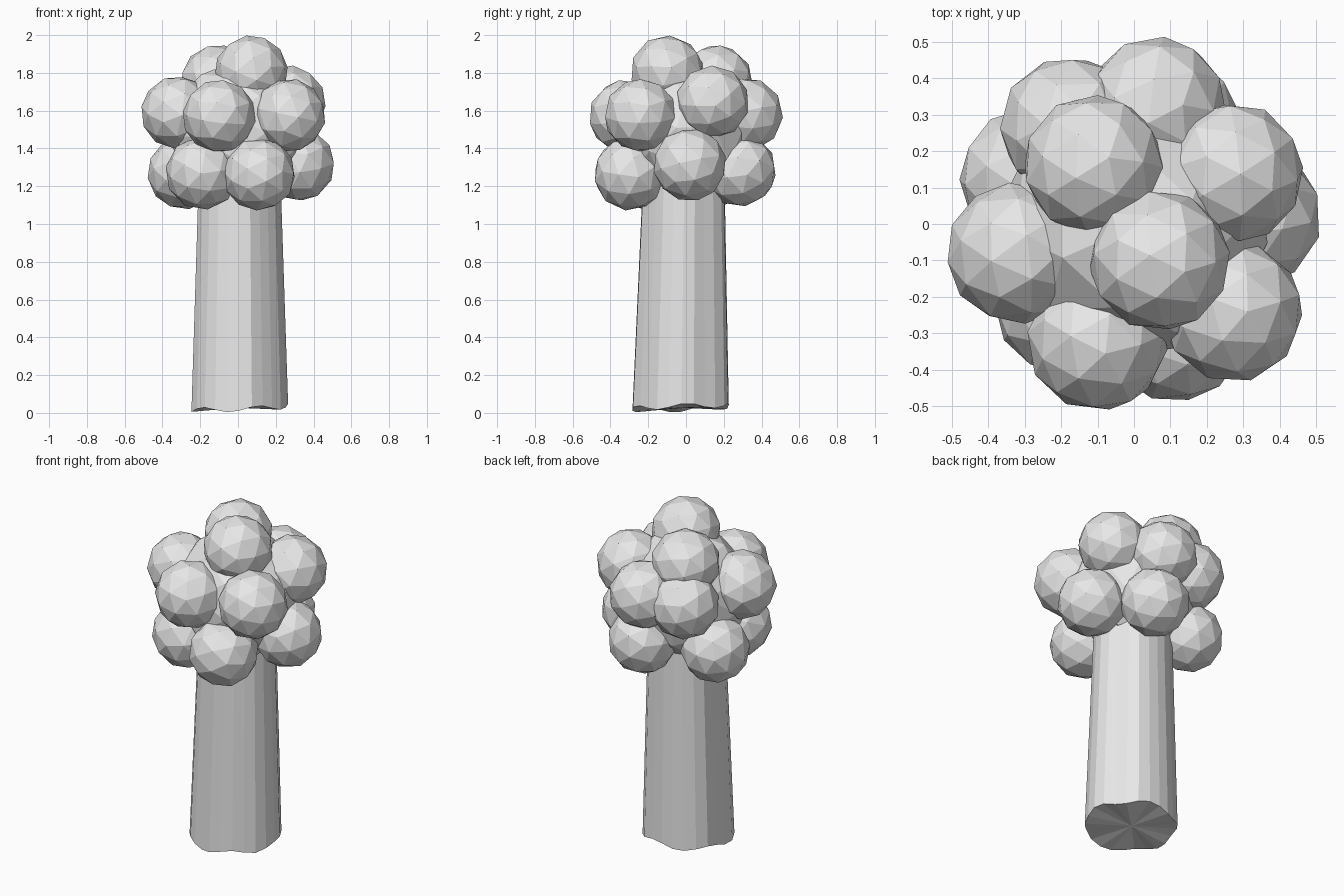
import bpy, bmesh, math, random
from mathutils import Vector, Euler

random.seed(4)

cube = bpy.data.objects.get("Cube")
if cube:
    bpy.data.objects.remove(cube, do_unlink=True)

# Single plain colour
GREY = (0.8, 0.8, 0.8, 1)
grey = bpy.data.materials.new("plain_grey")
grey.use_nodes = True
grey.diffuse_color = GREY
grey.node_tree.nodes["Principled BSDF"].inputs["Base Color"].default_value = GREY


def add_object(name, bm, location=(0, 0, 0)):
    bmesh.ops.recalc_face_normals(bm, faces=bm.faces)
    mesh = bpy.data.meshes.new(name)
    bm.to_mesh(mesh)
    bm.free()
    mesh.materials.append(grey)
    obj = bpy.data.objects.new(name, mesh)
    obj.location = location
    bpy.context.collection.objects.link(obj)
    return obj


def faceted_ball(name, location, radius):
    bm = bmesh.new()
    bmesh.ops.create_icosphere(bm, subdivisions=2, radius=radius)
    turn = Euler([random.uniform(0, math.tau) for _ in range(3)])
    bmesh.ops.rotate(bm, verts=bm.verts, cent=(0, 0, 0), matrix=turn.to_matrix())
    return add_object(name, bm, location)


# Trunk: tapered, slightly lobed column with a ragged foot
SIDES = 24
bm = bmesh.new()
foot, top = [], []
for i in range(SIDES):
    a = math.tau * i / SIDES
    lobe = 1 + 0.025 * math.cos(5 * a + 0.6) + 0.015 * math.sin(8 * a)
    x, y = math.cos(a) * lobe, math.sin(a) * lobe
    ragged = 0.027 + 0.012 * math.cos(a - 0.7) + 0.014 * math.sin(5 * a + 1)
    foot.append(bm.verts.new((0.255 * x + 0.005, 0.255 * y - 0.025, max(0, ragged))))
    top.append(bm.verts.new((0.214 * x + 0.005, 0.214 * y - 0.008, 1.3)))
for i in range(SIDES):
    j = (i + 1) % SIDES
    bm.faces.new((foot[i], foot[j], top[j], top[i]))
bm.faces.new(top)
# Slightly hollow underside closed with a fan
hub = bm.verts.new((0, -0.02, 0.027))
for i in range(SIDES):
    bm.faces.new((foot[(i + 1) % SIDES], foot[i], hub))
add_object("trunk", bm)

# Crown: a large core studded with leaf clumps in three tiers
faceted_ball("crown_core", (0, 0, 1.49), 0.37)

tiers = {
    "top_clump": [(0.07, -0.10, 1.805), (-0.11, 0.16, 1.755)],
    "middle_clump": [(-0.32, -0.08, 1.59), (-0.10, -0.32, 1.57), (0.27, -0.24, 1.575),
                     (0.27, 0.14, 1.645), (0.06, 0.32, 1.58), (-0.175, 0.265, 1.56)],
    "lower_clump": [(0.32, 0.02, 1.315), (0.11, -0.295, 1.265), (-0.19, -0.22, 1.27),
                    (-0.285, 0.125, 1.27), (0.09, 0.285, 1.285)],
}
for name, spots in tiers.items():
    for n, spot in enumerate(spots, 1):
        faceted_ball(f"{name}_{n}", Vector(spot), 0.195)
